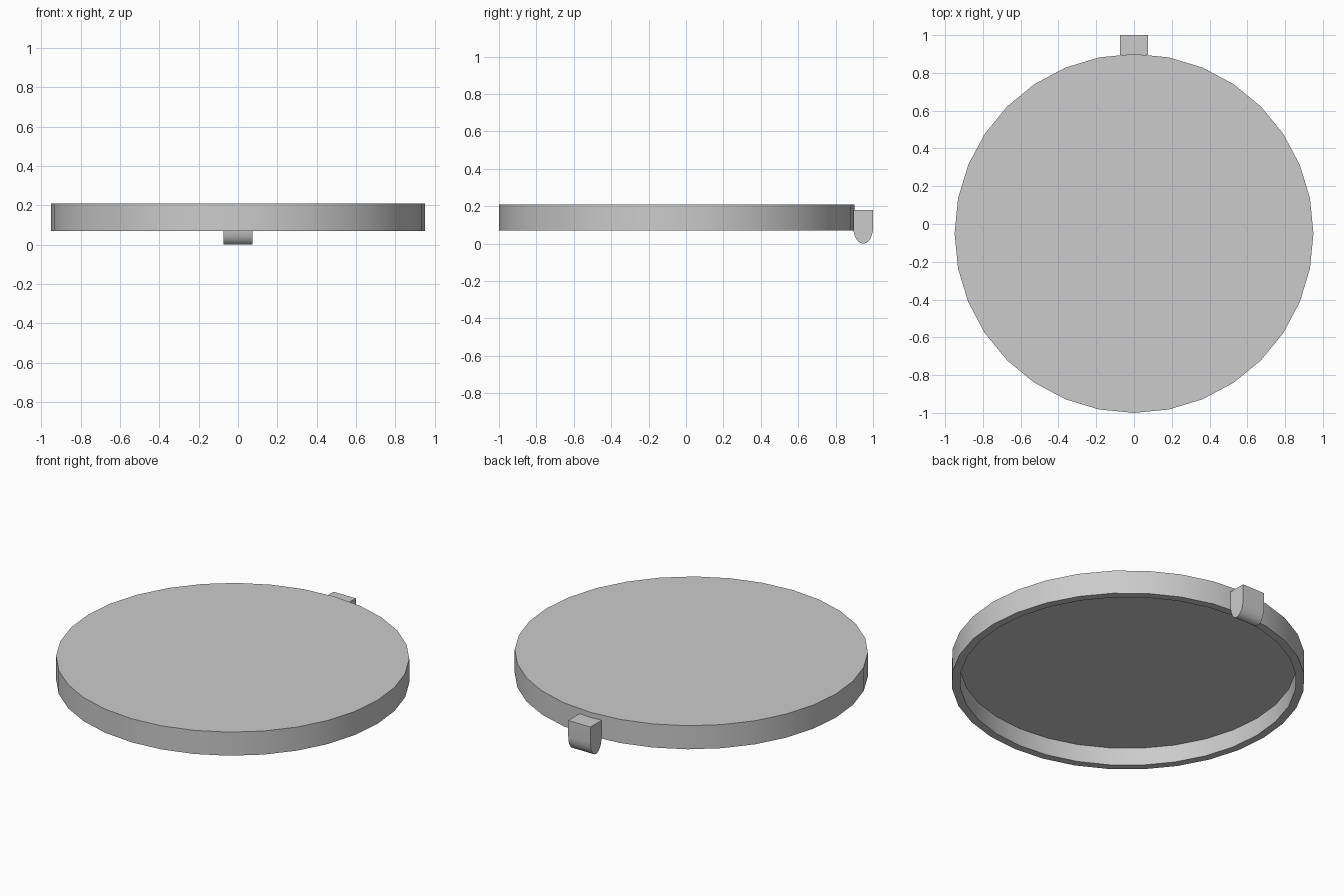
import bpy, bmesh, math
from mathutils import Vector

cube = bpy.data.objects.get("Cube")
if cube:
    bpy.data.objects.remove(cube)

grey = bpy.data.materials.new("plain grey")
grey.use_nodes = True
colour = (0.6, 0.6, 0.6, 1)
grey.diffuse_color = colour
grey.node_tree.nodes["Principled BSDF"].inputs["Base Color"].default_value = colour


def finish(bm, name):
    """Turn a bmesh into a grey object, smooth with sharp edges kept."""
    bmesh.ops.recalc_face_normals(bm, faces=bm.faces)
    mesh = bpy.data.meshes.new(name)
    bm.to_mesh(mesh)
    bm.free()
    mesh.materials.append(grey)
    obj = bpy.data.objects.new(name, mesh)
    bpy.context.collection.objects.link(obj)
    bpy.ops.object.select_all(action="DESELECT")
    bpy.context.view_layer.objects.active = obj
    obj.select_set(True)
    bpy.ops.object.shade_smooth_by_angle(angle=math.radians(40))
    return obj


# Round lid: rings from the top, down the outer wall, then up into the recess
SIDES = 32
bm = bmesh.new()
rings = []
for radius, z in [(0.95, 0.21), (0.95, 0.07), (0.905, 0.07), (0.905, 0.175)]:
    rings.append([bm.verts.new((radius * math.sin(math.tau * i / SIDES),
                                radius * math.cos(math.tau * i / SIDES) - 0.05, z))
                  for i in range(SIDES)])
for a, b in zip(rings, rings[1:]):
    for i in range(SIDES):
        j = (i + 1) % SIDES
        bm.faces.new((a[i], a[j], b[j], b[i]))
bm.faces.new(rings[0])
bm.faces.new(rings[-1])
finish(bm, "lid")

# Tab at the back: square top, rounded lower end, extruded across x
bm = bmesh.new()
HALF, MID, SPRING, STEPS = 0.0525, 0.9475, 0.085, 12
profile = [(MID + HALF, 0.18), (MID - HALF, 0.18)]
for i in range(STEPS + 1):
    t = math.pi * i / STEPS
    profile.append((MID - HALF * math.cos(t), SPRING * (1 - math.sin(t))))
face = bm.faces.new([bm.verts.new((-0.073, y, z)) for y, z in profile])
side = bmesh.ops.extrude_face_region(bm, geom=[face], use_keep_orig=True)
moved = [g for g in side["geom"] if isinstance(g, bmesh.types.BMVert)]
bmesh.ops.translate(bm, verts=moved, vec=Vector((0.146, 0, 0)))
finish(bm, "back_tab")
